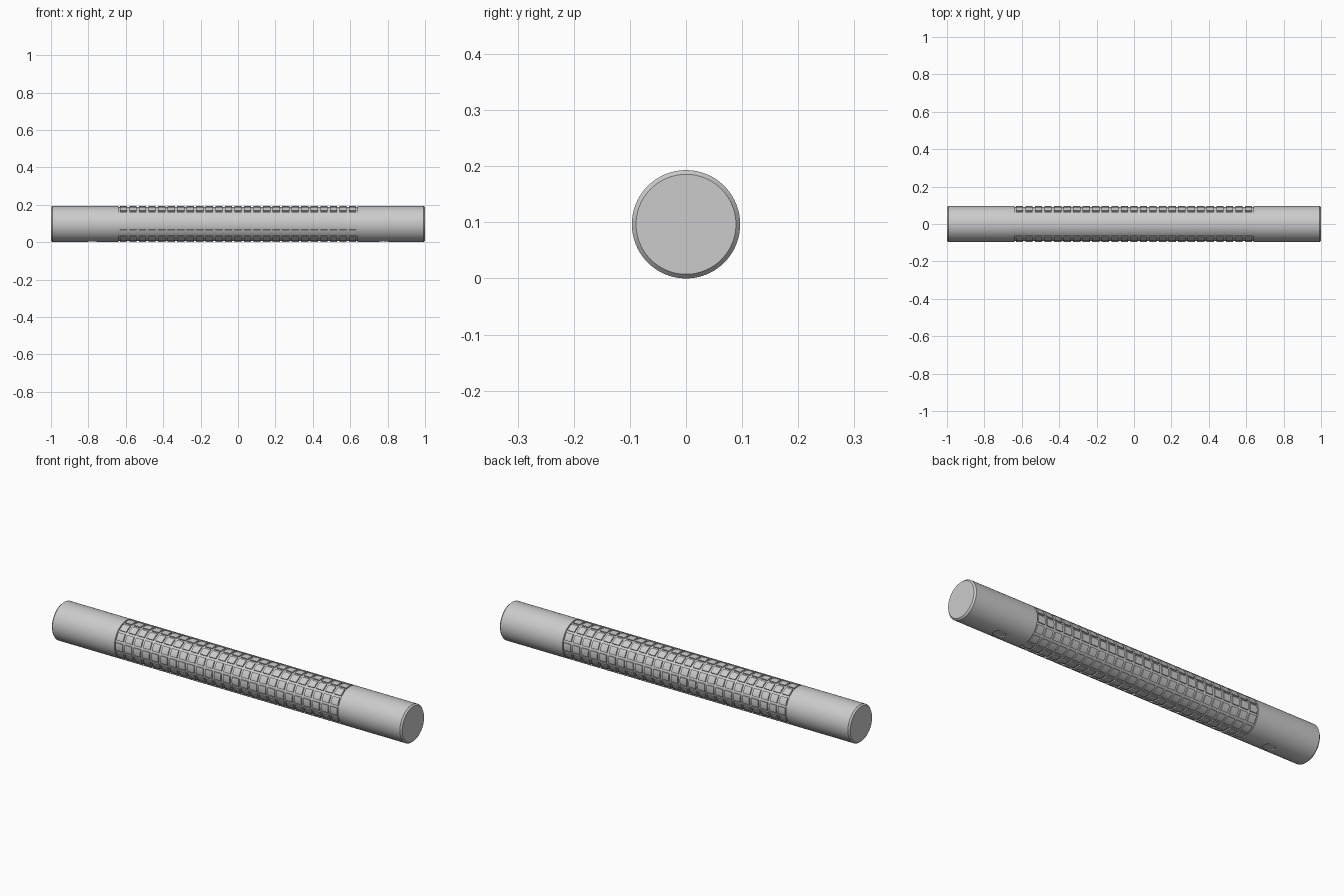
import bpy, bmesh, math
from mathutils import Matrix

if "Cube" in bpy.data.objects:
    bpy.data.objects.remove(bpy.data.objects["Cube"])

R, CORE = 0.0965, 0.0905        # outer radius, groove floor radius
GRIP = 0.638                    # half length of the patterned grip
COLS, ROWS, GAP = 25, 12, 0.012 # pads along, pads around, groove width
SEG = 96


def finish(bm, name, color=None):
    bmesh.ops.recalc_face_normals(bm, faces=bm.faces[:])
    me = bpy.data.meshes.new(name)
    bm.to_mesh(me)
    bm.free()
    ob = bpy.data.objects.new(name, me)
    bpy.context.collection.objects.link(ob)
    if color:
        mat = bpy.data.materials.new(name + "_mat")
        mat.diffuse_color = color
        mat.use_nodes = True
        mat.node_tree.nodes["Principled BSDF"].inputs["Base Color"].default_value = mat.diffuse_color
        me.materials.append(mat)
    return ob


def smooth(ob):
    bpy.ops.object.select_all(action='DESELECT')
    ob.select_set(True)
    bpy.context.view_layer.objects.active = ob
    bpy.ops.object.shade_smooth_by_angle(angle=math.radians(30))


def point(x, r, a):
    return (x, r * math.cos(a), R + r * math.sin(a))


def disc(name, x, radius, z0, z1, color=None):
    bm = bmesh.new()
    bmesh.ops.create_cone(bm, cap_ends=True, segments=32, radius1=radius, radius2=radius,
                          depth=z1 - z0, matrix=Matrix.Translation((x, 0, (z0 + z1) / 2)))
    return finish(bm, name, color)


# Bar: chamfered ends and a slightly recessed middle, turned around x
bm = bmesh.new()
half = [(1.0, 0.089), (0.992, R), (GRIP, R), (GRIP, CORE)]
profile = [(-x, r) for x, r in half] + half[::-1]
rings = [[bm.verts.new(point(x, r, 2 * math.pi * i / SEG)) for i in range(SEG)]
         for x, r in profile]
for a, b in zip(rings, rings[1:]):
    for i in range(SEG):
        j = (i + 1) % SEG
        bm.faces.new((a[i], a[j], b[j], b[i]))
bm.faces.new(rings[0])
bm.faces.new(rings[-1])
bar = finish(bm, "bar")

# Mounting holes underneath
for side in (-1, 1):
    cutter = disc("hole_cutter", side * 0.78, 0.03, -0.05, 0.010)
    cutter.hide_render = True
    mod = bar.modifiers.new("hole", 'BOOLEAN')
    mod.operation = 'DIFFERENCE'
    mod.solver = 'EXACT'
    mod.object = cutter
    bpy.context.view_layer.objects.active = bar
    bpy.ops.object.modifier_apply(modifier=mod.name)
    bpy.data.objects.remove(cutter)
    # Pale insert at the bottom of the hole
    smooth(disc("hole_insert", side * 0.78, 0.0295, 0.006, 0.012, (0.95, 0.95, 0.95, 1)))
smooth(bar)

# Grip pads: a grid of curved square tiles wrapped around the core
bm = bmesh.new()
pitch = 2 * GRIP / COLS
step = 2 * math.pi / ROWS
half_angle = step / 2 - GAP / 2 / R
N = 6
for c in range(COLS):
    xc = -GRIP + (c + 0.5) * pitch
    x0, x1 = xc - (pitch - GAP) / 2, xc + (pitch - GAP) / 2
    for k in range(ROWS):
        loops = []
        for i in range(N + 1):
            a = k * step - half_angle + 2 * half_angle * i / N
            loops.append([bm.verts.new(point(x, r, a)) for x, r in
                          ((x0, CORE - 0.001), (x0, R), (x1, R), (x1, CORE - 0.001))])
        for p, q in zip(loops, loops[1:]):
            for i in range(3):
                bm.faces.new((p[i], p[i + 1], q[i + 1], q[i]))
        bm.faces.new(loops[0])
        bm.faces.new(loops[-1])
smooth(finish(bm, "grip_pads"))
